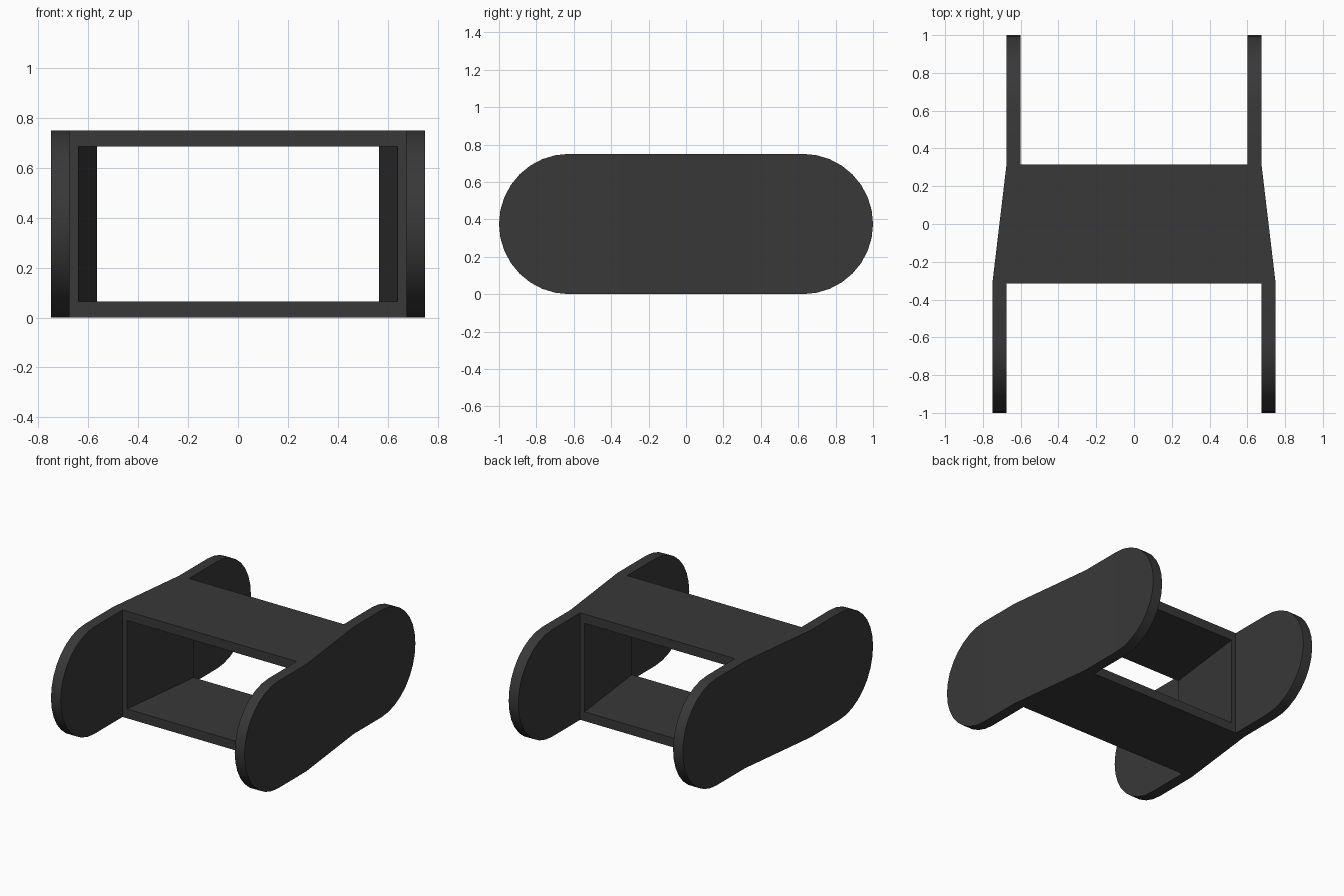
import bpy, bmesh, math

if "Cube" in bpy.data.objects:
    bpy.data.objects.remove(bpy.data.objects["Cube"])

R = 0.375          # end radius, half the height
CY = 0.625         # centre of each rounded end
B = 0.315          # half depth of the tapered middle
T = 0.075          # plate thickness
WALL_X, WALL_Z = 0.035, 0.065
SEG = 16


def outer_x(y):
    """Outer half-width: wide at the front, narrow at the back."""
    t = min(max((y + B) / (2 * B), 0), 1)
    return 0.75 - 0.075 * t


dark = bpy.data.materials.new("dark_grey")
dark.diffuse_color = (0.04, 0.04, 0.04, 1)
dark.use_nodes = True
dark.node_tree.nodes["Principled BSDF"].inputs["Base Color"].default_value = dark.diffuse_color

bm = bmesh.new()


def add_face(points):
    return bm.faces.new([bm.verts.new(p) for p in points])


# Rounded side profile, split into front end, middle and back end
def arc(cy, start):
    return [(cy + R * math.cos(start + math.pi * i / SEG),
             R + R * math.sin(start + math.pi * i / SEG)) for i in range(SEG + 1)]


back = [(B, 0)] + arc(CY, -math.pi / 2) + [(B, 2 * R)]
front = [(-B, 2 * R)] + arc(-CY, math.pi / 2) + [(-B, 0)]
middle = [(-B, 0), (B, 0), (B, 2 * R), (-B, 2 * R)]
rim = back + front

# Cranked side plates
for s in (-1, 1):
    def pt(p, inset):
        return (s * (outer_x(p[0]) - inset), p[0], p[1])
    for part in (front, middle, back):
        add_face([pt(p, 0) for p in part])
    for part in (front, back):
        add_face([pt(p, T) for p in part])
    for a, b in zip(rim, rim[1:] + rim[:1]):
        add_face([pt(a, 0), pt(b, 0), pt(b, T), pt(a, T)])


# Tapered box tube joining the plates, open at front and back
def corners(y, inner):
    x = outer_x(y) - T - (WALL_X if inner else 0)
    z = WALL_Z if inner else 0
    return [(-x, y, z), (x, y, z), (x, y, 2 * R - z), (-x, y, 2 * R - z)]


fo, fi = corners(-B, False), corners(-B, True)
bo, bi = corners(B, False), corners(B, True)
for i in range(4):
    j = (i + 1) % 4
    add_face([fo[i], fo[j], fi[j], fi[i]])
    add_face([bo[i], bo[j], bi[j], bi[i]])
    add_face([fi[i], fi[j], bi[j], bi[i]])
    if i % 2 == 0:
        add_face([fo[i], fo[j], bo[j], bo[i]])

# Weld everything into one closed body
bmesh.ops.remove_doubles(bm, verts=bm.verts, dist=1e-4)
bmesh.ops.recalc_face_normals(bm, faces=bm.faces)
mesh = bpy.data.meshes.new("side_plates_and_box")
bm.to_mesh(mesh)
bm.free()
mesh.materials.append(dark)
body = bpy.data.objects.new("side_plates_and_box", mesh)
bpy.context.collection.objects.link(body)
bpy.context.view_layer.objects.active = body
body.select_set(True)
bpy.ops.object.shade_smooth_by_angle(angle=math.radians(30))
